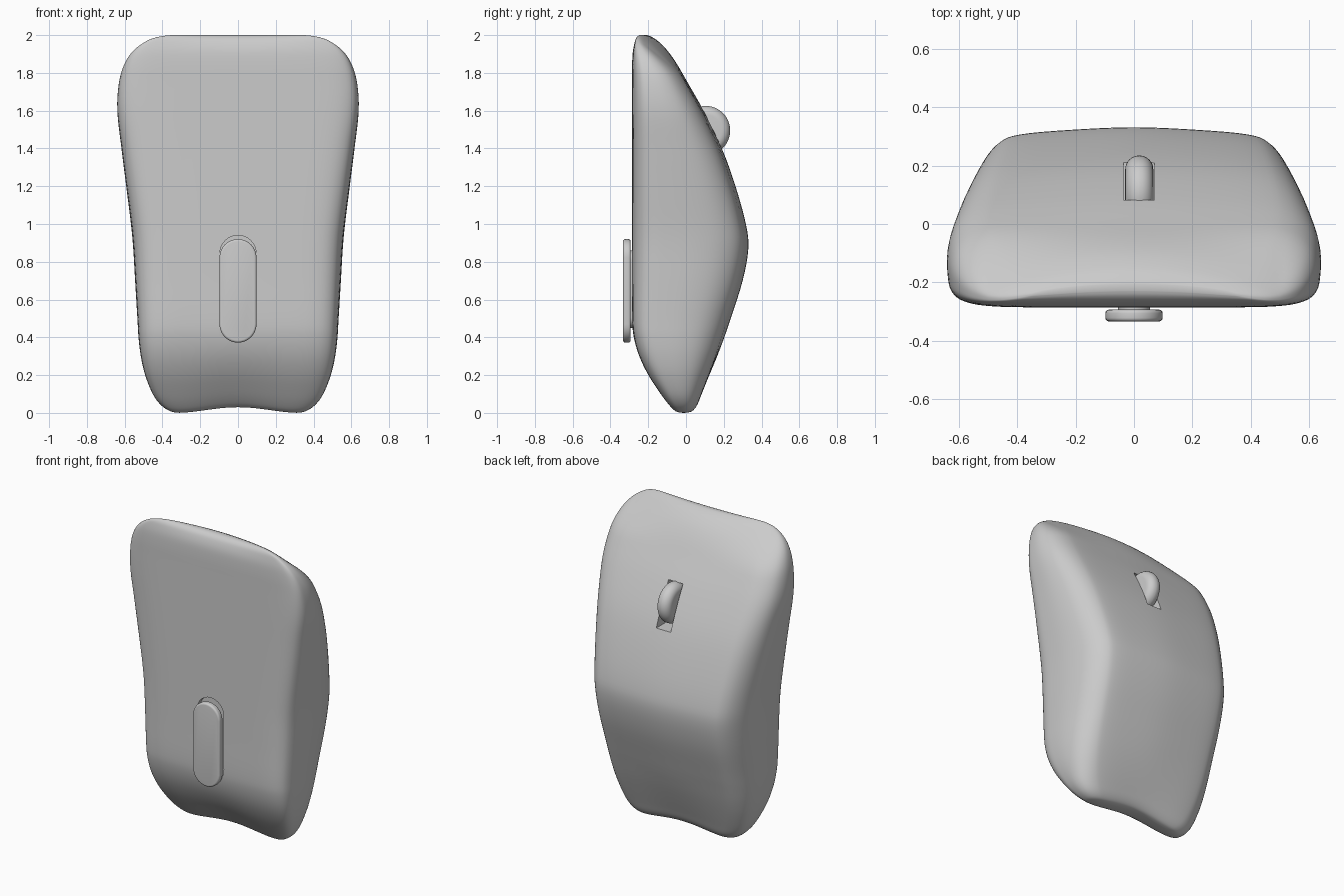
import bpy, bmesh, math
from mathutils import Vector

cube = bpy.data.objects.get("Cube")
if cube:
    bpy.data.objects.remove(cube, do_unlink=True)

grey = bpy.data.materials.new("mid_grey")
grey.use_nodes = True
grey.diffuse_color = (0.6, 0.6, 0.6, 1)
grey.node_tree.nodes["Principled BSDF"].inputs["Base Color"].default_value = (0.6, 0.6, 0.6, 1)


def add_object(name, bm):
    bmesh.ops.recalc_face_normals(bm, faces=bm.faces)
    mesh = bpy.data.meshes.new(name)
    bm.to_mesh(mesh)
    bm.free()
    mesh.materials.append(grey)
    obj = bpy.data.objects.new(name, mesh)
    bpy.context.collection.objects.link(obj)
    return obj


def activate(obj):
    bpy.ops.object.select_all(action='DESELECT')
    obj.select_set(True)
    bpy.context.view_layer.objects.active = obj


def smooth(obj, angle=40):
    activate(obj)
    bpy.ops.object.shade_smooth_by_angle(angle=math.radians(angle))


def spline(points, steps, closed=False):
    """Smooth curve through all the points."""
    pts = [Vector(p) for p in points]
    n = len(pts)
    pick = (lambda i: pts[i % n]) if closed else (lambda i: pts[max(0, min(n - 1, i))])
    out = []
    for i in range(n if closed else n - 1):
        a, b, c, d = (pick(i + k) for k in (-1, 0, 1, 2))
        for s in range(steps):
            t = s / steps
            out.append(b + (c - a) * t / 2 + (a - b * 2.5 + c * 2 - d / 2) * t * t
                       + ((b - c) * 1.5 + (d - a) / 2) * t ** 3)
    return out if closed else out + [pts[-1]]


def pill(name, half_width, z0, z1, y0, y1, segments=16):
    """Stadium shape extruded along y."""
    bm = bmesh.new()
    verts = []
    for zc, start in ((z1 - half_width, 0), (z0 + half_width, math.pi)):
        for i in range(segments + 1):
            a = start + math.pi * i / segments
            verts.append(bm.verts.new((half_width * math.cos(a), y0, zc + half_width * math.sin(a))))
    face = bm.faces.new(verts)
    top = bmesh.ops.extrude_face_region(bm, geom=[face])["geom"]
    bmesh.ops.translate(bm, vec=(0, y1 - y0, 0), verts=[v for v in top if isinstance(v, bmesh.types.BMVert)])
    return add_object(name, bm)


def bevel(obj, width, segments):
    mod = obj.modifiers.new("rounding", 'BEVEL')
    mod.width, mod.segments, mod.limit_method = width, segments, 'ANGLE'
    activate(obj)
    bpy.ops.object.modifier_apply(modifier=mod.name)


def cut(obj, cutter):
    mod = obj.modifiers.new("cut", 'BOOLEAN')
    mod.object, mod.operation, mod.solver = cutter, 'DIFFERENCE', 'EXACT'
    activate(obj)
    bpy.ops.object.modifier_apply(modifier=mod.name)
    bpy.data.objects.remove(cutter, do_unlink=True)


# Body: stations of height, half width, front depth, back depth
FRONT = -.285
stations = [
    (0, .31, -.03, .012), (.008, .355, -.058, .04), (.04, .405, -.09, .065), (.1, .45, -.135, .09),
    (.2, .49, -.2, .13), (.3, .513, -.248, .168), (.4, .525, -.276, .203), (.5, .531, FRONT, .237),
    (.7, .543, FRONT, .3), (.87, .553, FRONT, .33), (1.0, .565, FRONT, .317), (1.2, .59, FRONT, .262),
    (1.4, .615, FRONT, .19), (1.6, .637, FRONT, .093), (1.75, .628, FRONT, .008), (1.85, .598, FRONT, -.05),
    (1.92, .55, -.28, -.1), (1.97, .48, -.264, -.15), (1.992, .415, -.246, -.185), (2, .35, -.228, -.205)]

# Cross-section: sideways fraction, front-to-back fraction
half = [(0, 0), (.4, 0), (.75, .01), (.91, .06), (.98, .16), (1, .32), (1, .52),
        (.97, .7), (.91, .83), (.82, .92), (.7, .96), (.4, .985), (0, 1)]
section = spline(half + [(-x, t) for x, t in half[-2:0:-1]], 4, closed=True)

bm = bmesh.new()
rings = []
for z, w, front, back in spline(stations, 4):
    ring = []
    for sx, t in section:
        x = sx * w
        # shallow hollow in the middle of the lower end
        hollow = .03 * math.cos(min(1, abs(x) / .34) * math.pi / 2) ** 2 * max(0, 1 - z / .4)
        # upper edge bows forward towards its corners
        bow = 1 - .7 * min(1, (x / .5) ** 2) * max(0, (z - 1.75) / .25) ** 2
        y = FRONT + (front + (back - front) * t - FRONT) * bow
        ring.append(bm.verts.new((x, y, z + hollow)))
    rings.append(ring)
for a, b in zip(rings, rings[1:]):
    for i in range(len(a)):
        j = (i + 1) % len(a)
        bm.faces.new((a[i], a[j], b[j], b[i]))
caps = [bm.faces.new(rings[0]), bm.faces.new(rings[-1])]
bmesh.ops.triangulate(bm, faces=caps)
body = add_object("body", bm)

# Wheel slot cut in the back
bm = bmesh.new()
bmesh.ops.create_cube(bm, size=1)
bmesh.ops.scale(bm, vec=(.105, .4, .27), verts=bm.verts)
bmesh.ops.translate(bm, vec=(.017, .2, 1.485), verts=bm.verts)
cut(body, add_object("slot_cutter", bm))

# Shallow recess behind the front switch
cut(body, pill("recess_cutter", .096, .395, .94, -.4, -.255))
smooth(body)

# Scroll wheel with a rounded rim
bm = bmesh.new()
bmesh.ops.create_cone(bm, cap_ends=True, segments=48, radius1=.13, radius2=.13, depth=.096)
wheel = add_object("scroll_wheel", bm)
bevel(wheel, .047, 8)
wheel.rotation_euler = (0, math.pi / 2, 0)
wheel.location = (.018, .104, 1.495)
smooth(wheel)

# Sliding switch on the front, held by a stem in the recess
switch = pill("front_switch", .098, .372, .92, -.333, -.293)
bevel(switch, .012, 4)
smooth(switch)
stem = pill("switch_stem", .055, .45, .86, -.3, -.25)
smooth(stem)
